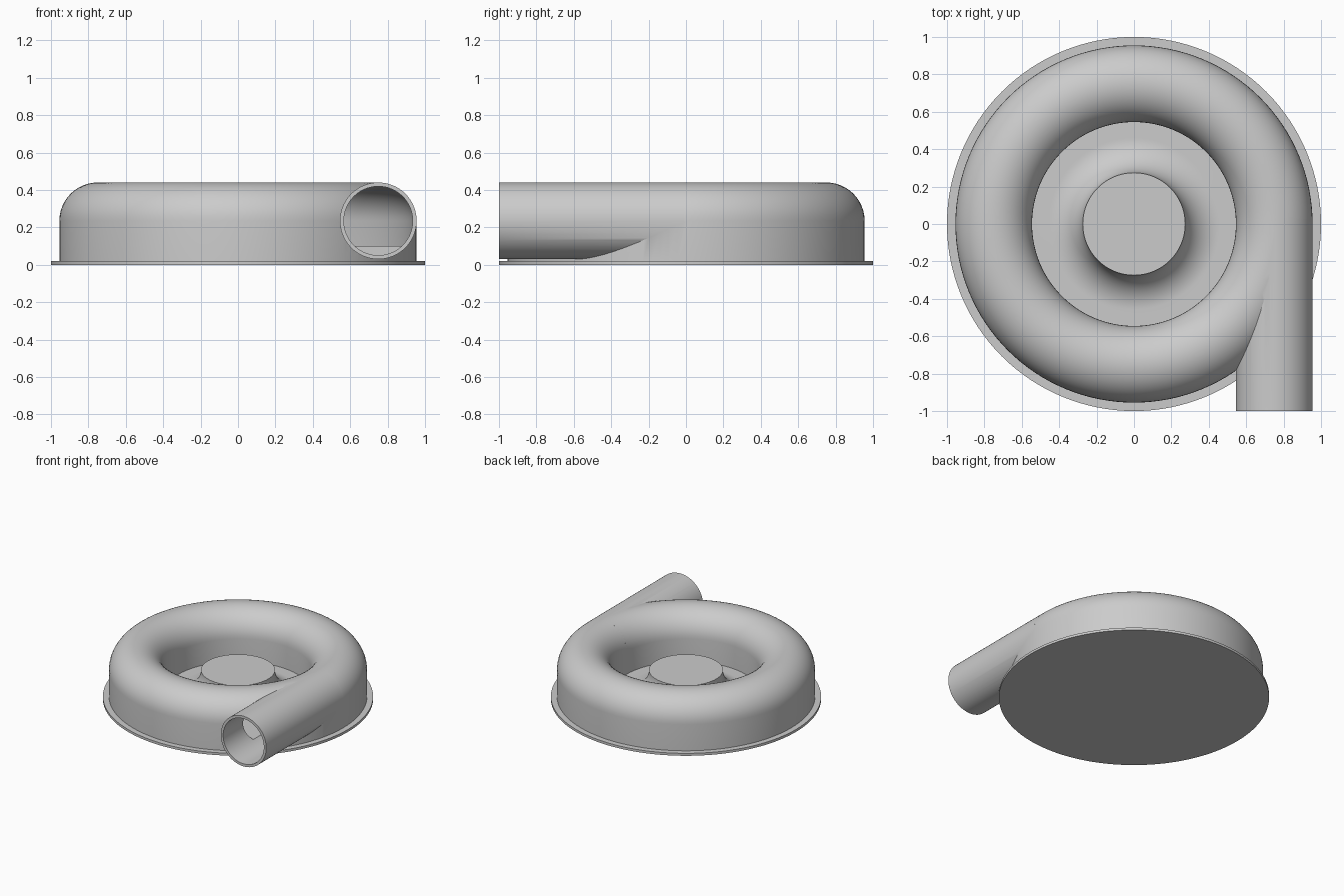
import bpy, bmesh
from math import sin, cos, pi, radians
from mathutils import Matrix

cube = bpy.data.objects.get("Cube")
if cube:
    bpy.data.objects.remove(cube, do_unlink=True)

TUBE_R, TUBE, MID_Z = 0.75, 0.205, 0.235   # scroll ring radius, tube radius, tube height
BORE = 0.185                               # inner tube radius
FLOOR = 0.10                               # floor of the scroll channel

grey = bpy.data.materials.new("plain_grey")
grey.use_nodes = True
grey.diffuse_color = (0.6, 0.6, 0.6, 1)
grey.node_tree.nodes["Principled BSDF"].inputs["Base Color"].default_value = (0.6, 0.6, 0.6, 1)


def finish(name, bm):
    bmesh.ops.remove_doubles(bm, verts=bm.verts, dist=1e-5)
    bmesh.ops.recalc_face_normals(bm, faces=bm.faces)
    mesh = bpy.data.meshes.new(name)
    bm.to_mesh(mesh)
    bm.free()
    mesh.materials.append(grey)
    obj = bpy.data.objects.new(name, mesh)
    bpy.context.collection.objects.link(obj)
    return obj


def lathe(name, profile, closed=False, steps=128):
    """Turn a list of (radius, height) points around the z axis."""
    bm = bmesh.new()
    verts = [bm.verts.new((r, 0, z)) for r, z in profile]
    edges = [bm.edges.new(pair) for pair in zip(verts, verts[1:])]
    if closed:
        edges.append(bm.edges.new((verts[-1], verts[0])))
    bmesh.ops.spin(bm, geom=verts + edges, cent=(0, 0, 0), axis=(0, 0, 1),
                   angle=2 * pi, steps=steps, use_duplicate=False)
    return finish(name, bm)


def arc(r, z, radius, start, end, steps=24):
    angles = [radians(start + (end - start) * i / steps) for i in range(steps + 1)]
    return [(r + radius * cos(a), z + radius * sin(a)) for a in angles]


def pipe(name, radius, y0, y1):
    """Round bar along y, in line with the scroll tube."""
    bm = bmesh.new()
    place = Matrix.Translation((TUBE_R, (y0 + y1) / 2, MID_Z)) @ Matrix.Rotation(pi / 2, 4, 'X')
    bmesh.ops.create_cone(bm, cap_ends=True, segments=96, radius1=radius, radius2=radius,
                          depth=y1 - y0, matrix=place)
    return finish(name, bm)


def arched_ring(name, radius, bottom):
    """Ring with a round top and straight walls."""
    profile = [(TUBE_R + radius, bottom)] + arc(TUBE_R, MID_Z, radius, 0, 180)
    return lathe(name, profile + [(TUBE_R - radius, bottom)], closed=True)


def smooth(obj):
    bpy.ops.object.select_all(action='DESELECT')
    obj.select_set(True)
    bpy.context.view_layer.objects.active = obj
    bpy.ops.object.shade_smooth_by_angle(angle=radians(30))


def combine(target, tool, operation):
    bpy.context.view_layer.objects.active = target
    mod = target.modifiers.new(operation.lower(), 'BOOLEAN')
    mod.operation, mod.solver, mod.object = operation, 'EXACT', tool
    bpy.ops.object.modifier_apply(modifier=mod.name)
    bpy.data.objects.remove(tool, do_unlink=True)


# Base plate
base_plate = lathe("base_plate", [(0, 0), (1, 0), (1, 0.02), (0, 0.02)])

# Scroll housing with its straight outlet, hollowed out
housing = arched_ring("scroll_housing", TUBE, 0.01)
combine(housing, pipe("outlet", TUBE, -1, -0.01), 'UNION')
combine(housing, arched_ring("channel", BORE, FLOOR), 'DIFFERENCE')
combine(housing, pipe("outlet_bore", BORE - 0.001, -1.1, 0.01), 'DIFFERENCE')

# Flared centre hub
FLARE, HUB_R = 0.185, 0.274
hub = lathe("centre_hub", [(0, MID_Z)] + arc(HUB_R + FLARE, MID_Z, FLARE, 180, 270)
            + [(0.55, MID_Z - FLARE), (0.55, 0.01), (0, 0.01)])

for part in (base_plate, housing, hub):
    smooth(part)
